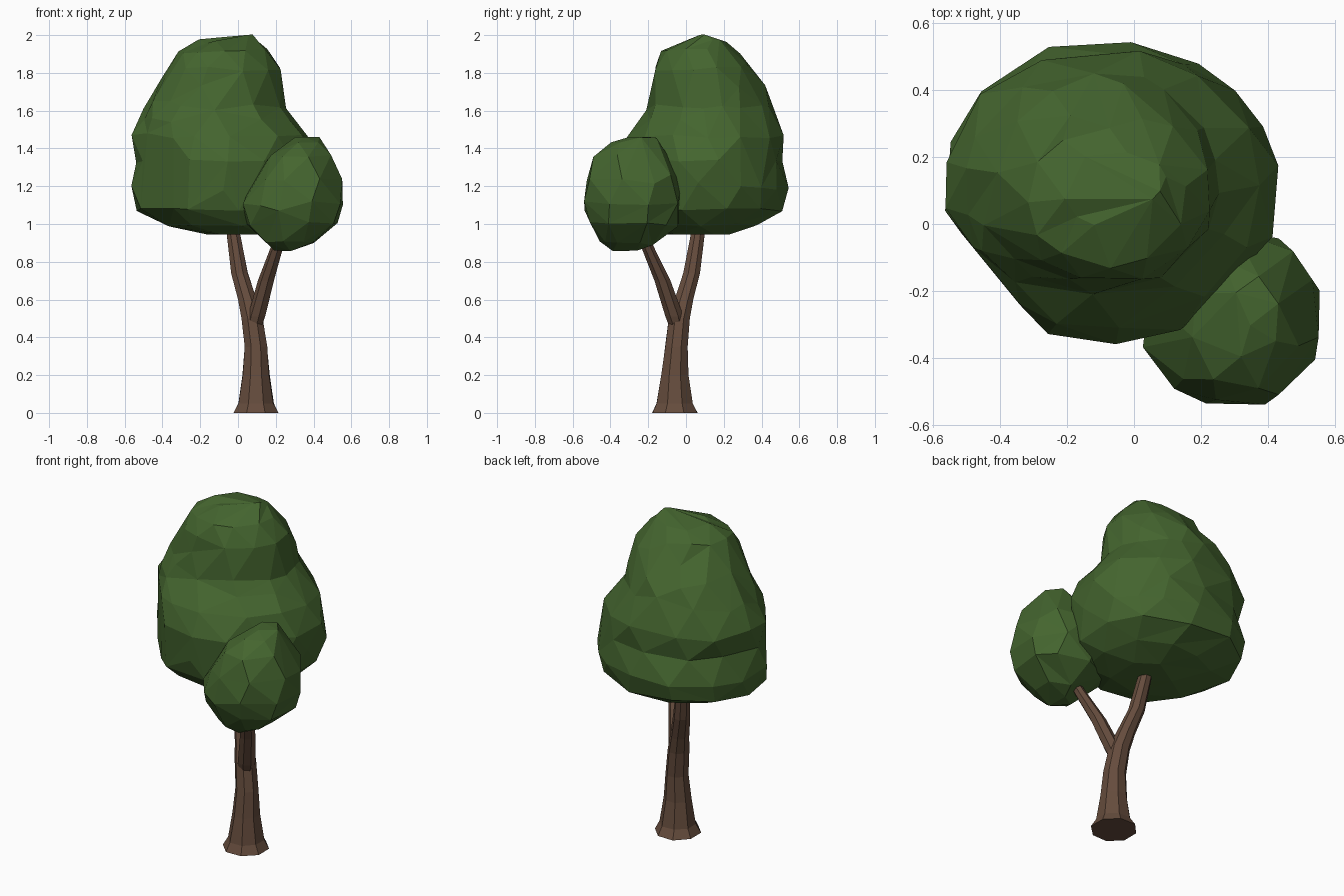
import bpy, bmesh, math, random

random.seed(11)


def material(name, colour):
    m = bpy.data.materials.new(name)
    m.diffuse_color = (*colour, 1.0)
    return m


BARK = material("brown bark", (0.13, 0.072, 0.046))
LEAF = material("green leaves", (0.058, 0.13, 0.028))


def finish(bm, name, mat):
    bmesh.ops.recalc_face_normals(bm, faces=bm.faces)
    mesh = bpy.data.meshes.new(name)
    bm.to_mesh(mesh)
    bm.free()
    mesh.materials.append(mat)
    obj = bpy.data.objects.new(name, mesh)
    bpy.context.collection.objects.link(obj)
    return obj


def skin(bm, rings):
    # bridge successive vertex rings and cap both ends
    n = len(rings[0])
    for a, b in zip(rings, rings[1:]):
        for i in range(n):
            j = (i + 1) % n
            bm.faces.new((a[i], a[j], b[j], b[i]))
    bm.faces.new(rings[0][::-1])
    bm.faces.new(rings[-1])


def limb(name, path, sides=8):
    # path rows: x, y, z, radius
    bm = bmesh.new()
    rings = []
    for x, y, z, r in path:
        ring = []
        for i in range(sides):
            a = math.tau * (i + 0.5) / sides
            k = r * 1.04 * random.uniform(0.97, 1.03)
            ring.append(bm.verts.new((x + k * math.cos(a), y + k * math.sin(a), z)))
        rings.append(ring)
    skin(bm, rings)
    return finish(bm, name, BARK)


def foliage(name, levels, faces, clips=(), sides=22, jitter=0.025):
    # level rows: z, min x, max x, min y, max y, roundness power
    bm = bmesh.new()
    rings = []
    last = len(levels) - 1
    for k, (z, x0, x1, y0, y1, power) in enumerate(levels):
        cx, cy, rx, ry = (x0 + x1) / 2, (y0 + y1) / 2, (x1 - x0) / 2, (y1 - y0) / 2
        ring = []
        for i in range(sides):
            a = math.tau * (i + 0.5 * (k % 2)) / sides
            c, s = math.cos(a), math.sin(a)
            f = (abs(c) ** power + abs(s) ** power) ** (-1 / power)
            f *= 0.995 + random.uniform(-jitter, jitter)
            x, y = cx + rx * f * c, cy + ry * f * s
            # flattened diagonal sides
            for nx, ny, d in clips:
                over = max(0.0, nx * x + ny * y - d) * 0.9
                x, y = x - nx * over, y - ny * over
            dz = 0 if k in (0, last) else random.uniform(-0.012, 0.012)
            ring.append(bm.verts.new((x, y, z + dz)))
        rings.append(ring)
    skin(bm, rings)
    bmesh.ops.triangulate(bm, faces=bm.faces)
    count = len(bm.faces)
    obj = finish(bm, name, LEAF)
    # collapse into large irregular facets
    dec = obj.modifiers.new("facets", 'DECIMATE')
    dec.ratio = faces / count
    return obj


# trunk with flared foot, leaning into the main branch
limb("trunk", [
    (0.095, -0.06, 0.0, 0.124), (0.095, -0.06, 0.05, 0.098),
    (0.095, -0.06, 0.20, 0.074), (0.095, -0.05, 0.35, 0.062),
    (0.075, -0.035, 0.50, 0.057), (0.05, -0.01, 0.60, 0.051),
    (0.008, 0.03, 0.74, 0.045), (-0.022, 0.06, 0.93, 0.038),
    (-0.04, 0.07, 1.03, 0.03)])

# side branch
limb("side_branch", [
    (0.08, -0.04, 0.43, 0.038), (0.10, -0.062, 0.51, 0.047),
    (0.15, -0.125, 0.70, 0.042), (0.205, -0.20, 0.87, 0.034),
    (0.25, -0.24, 0.98, 0.026)], sides=7)

# main crown
foliage("main_crown", [
    (0.945, -0.17, 0.15, -0.12, 0.22, 2.1),
    (1.00, -0.38, 0.28, -0.25, 0.38, 2.2),
    (1.08, -0.53, 0.37, -0.32, 0.515, 2.3),
    (1.19, -0.565, 0.41, -0.34, 0.54, 2.3),
    (1.33, -0.535, 0.43, -0.36, 0.515, 2.1),
    (1.46, -0.565, 0.37, -0.31, 0.525, 2.1),
    (1.55, -0.52, 0.31, -0.25, 0.49, 2.0),
    (1.62, -0.49, 0.255, -0.205, 0.46, 2.0),
    (1.72, -0.44, 0.245, -0.185, 0.42, 2.0),
    (1.82, -0.37, 0.225, -0.17, 0.345, 2.1),
    (1.91, -0.32, 0.16, -0.13, 0.285, 2.1),
    (1.965, -0.21, 0.11, -0.02, 0.22, 2.1),
    (2.00, 0.03, 0.08, 0.07, 0.12, 2.0)],
    faces=230, clips=((-0.78, -0.63, 0.415), (0.707, -0.707, 0.32)))

# small crown on the side branch
foliage("small_crown", [
    (0.86, 0.20, 0.31, -0.39, -0.26, 2.0),
    (0.91, 0.13, 0.41, -0.46, -0.15, 2.1),
    (1.00, 0.04, 0.535, -0.515, -0.05, 2.1),
    (1.11, 0.02, 0.56, -0.545, -0.02, 2.2),
    (1.23, 0.08, 0.55, -0.535, -0.02, 2.1),
    (1.36, 0.17, 0.50, -0.49, -0.09, 2.1),
    (1.42, 0.25, 0.455, -0.41, -0.13, 2.1),
    (1.46, 0.31, 0.42, -0.30, -0.17, 2.0)], faces=90)
